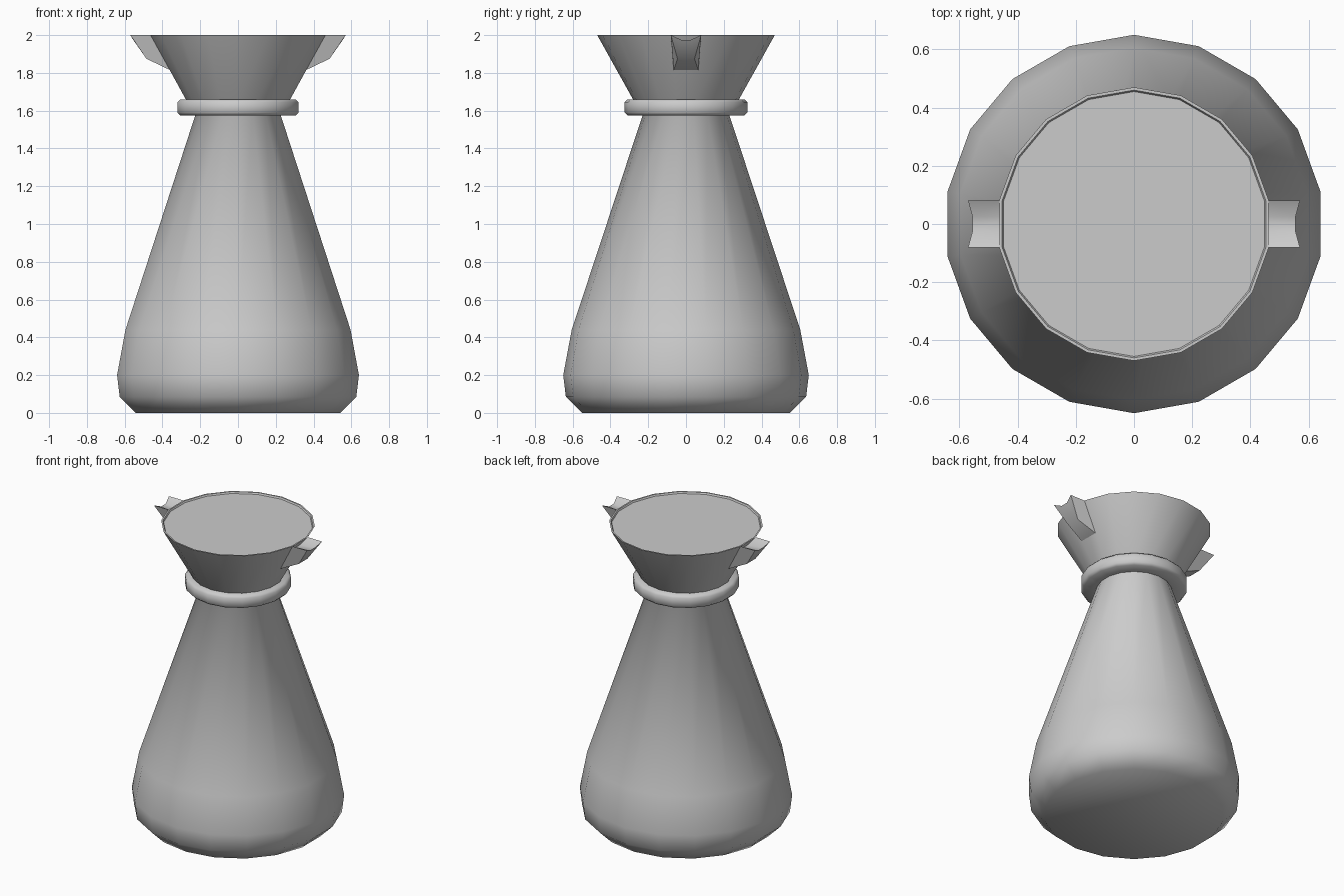
import bpy, bmesh, math

if "Cube" in bpy.data.objects:
    bpy.data.objects.remove(bpy.data.objects["Cube"])

SIDES = 18


def finish(name, bm, angle):
    bmesh.ops.remove_doubles(bm, verts=bm.verts, dist=0.0005)
    bmesh.ops.recalc_face_normals(bm, faces=bm.faces)
    mesh = bpy.data.meshes.new(name)
    bm.to_mesh(mesh)
    bm.free()
    obj = bpy.data.objects.new(name, mesh)
    bpy.context.collection.objects.link(obj)
    bpy.ops.object.select_all(action='DESELECT')
    obj.select_set(True)
    bpy.context.view_layer.objects.active = obj
    bpy.ops.object.shade_smooth_by_angle(angle=math.radians(angle))
    return obj


def lathe(name, profile, angle, capped=True):
    """Revolve (radius, z) points; either cap the ends or close the loop."""
    bm = bmesh.new()
    rings = []
    for r, z in profile:
        ring = []
        for i in range(SIDES):
            a = math.radians(10) + i * math.tau / SIDES
            ring.append(bm.verts.new((r * math.cos(a), r * math.sin(a), z)))
        rings.append(ring)
    pairs = list(zip(rings, rings[1:]))
    if capped:
        bm.faces.new(rings[0])
        bm.faces.new(rings[-1])
    else:
        pairs.append((rings[-1], rings[0]))
    for lo, hi in pairs:
        for i in range(SIDES):
            j = (i + 1) % SIDES
            bm.faces.new((lo[i], lo[j], hi[j], hi[i]))
    return finish(name, bm, angle)


# Flask body: rounded base, long cone, waist, flared funnel and filled top
lathe("flask_body", [(0.55, 0), (0.636, 0.085), (0.65, 0.2), (0.605, 0.44),
                     (0.225, 1.59), (0.275, 1.65), (0.47, 2.0),
                     (0.46, 2.0), (0.455, 1.99)], 60)

# Collar around the waist
lathe("neck_collar", [(0.22, 1.575), (0.31, 1.575), (0.325, 1.59),
                      (0.325, 1.645), (0.31, 1.66), (0.22, 1.66)], 60, capped=False)

# Pouring spouts: open troughs on both sides of the rim
for side, name in ((1, "spout_right"), (-1, "spout_left")):
    bm = bmesh.new()

    def pair(x, y, z):
        return [bm.verts.new((side * x, s * y, z)) for s in (-1, 1)]

    rim = pair(0.462, 0.081, 2.0)
    tip = pair(0.57, 0.08, 2.0)
    notch = pair(0.555, 0.025, 1.975)
    under = pair(0.485, 0.045, 1.875)
    root = pair(0.36, 0.065, 1.815)
    floor = pair(0.44, 0.025, 1.965)
    for k in (0, 1):
        bm.faces.new((tip[k], notch[k], under[k]))
        bm.faces.new((tip[k], under[k], root[k], rim[k]))
        bm.faces.new((rim[k], tip[k], notch[k], floor[k]))
    for a, b in ((notch, under), (under, root), (notch, floor)):
        bm.faces.new((a[0], a[1], b[1], b[0]))
    finish(name, bm, 50)
